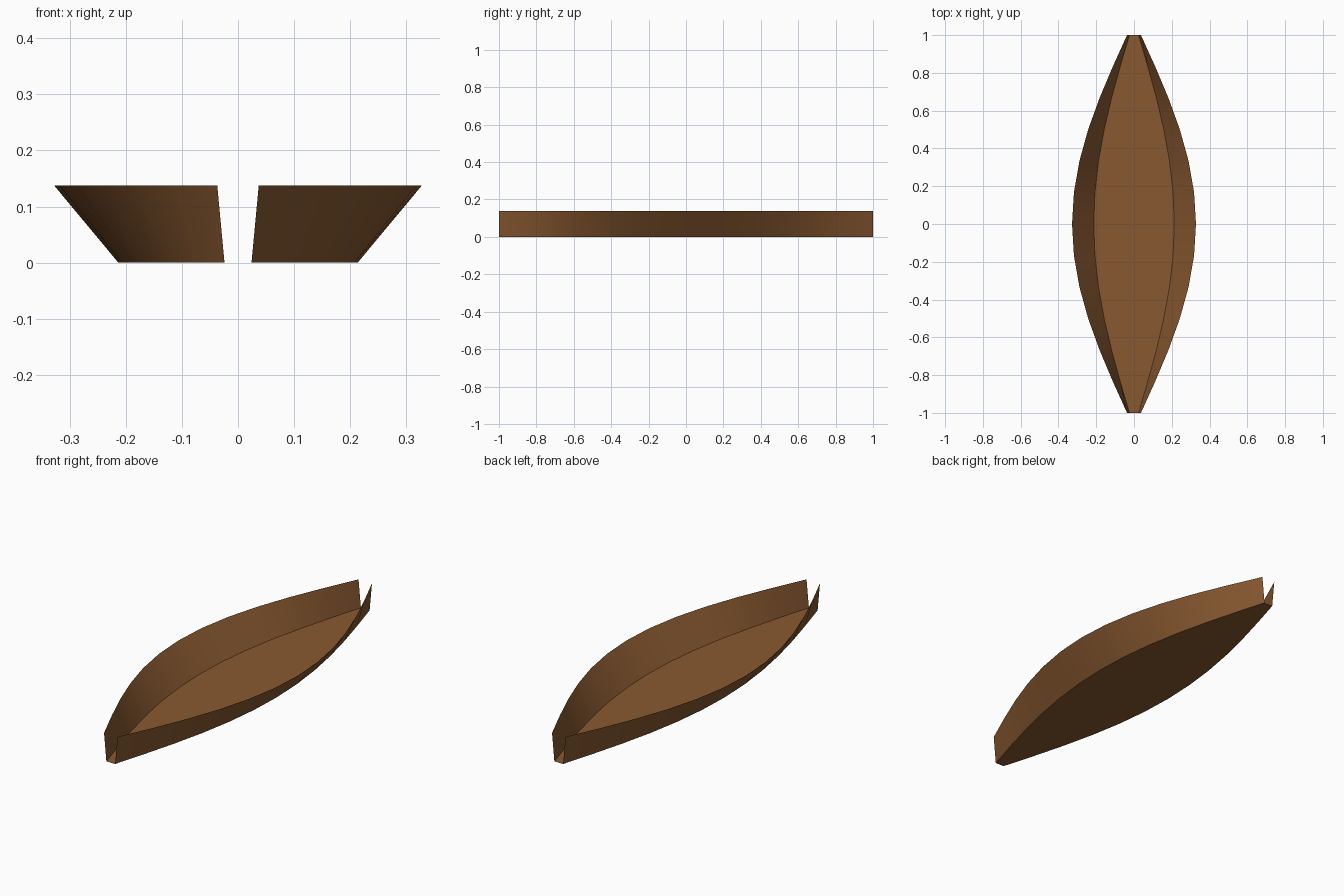
import bpy, bmesh, math

if "Cube" in bpy.data.objects:
    bpy.data.objects.remove(bpy.data.objects["Cube"])

N = 12             # lengthwise segments
HEIGHT = 0.138
END, MID = 0.037, 0.328   # rim half widths at the tips and amidships
TAPER = 0.65              # floor width relative to the rim

wood = bpy.data.materials.new("brown wood")
wood.diffuse_color = (0.25, 0.1, 0.03, 1)
wood.use_nodes = True
wood.node_tree.nodes["Principled BSDF"].inputs["Base Color"].default_value = wood.diffuse_color


def half_width(y):
    return END + (MID - END) * math.cos(y * math.pi / 2)


# open-ended canoe hull: flat floor with two flared side sheets
bm = bmesh.new()
rows = []
for i in range(N + 1):
    y = -1 + 2 * i / N
    w = half_width(y)
    section = [(-w, HEIGHT), (-w * TAPER, 0), (w * TAPER, 0), (w, HEIGHT)]
    rows.append([bm.verts.new((x, y, z)) for x, z in section])

for a, b in zip(rows, rows[1:]):
    for k in range(3):
        f = bm.faces.new((a[k], b[k], b[k + 1], a[k + 1]))
        f.smooth = k != 1      # flat floor, smooth sides

# outward facing: floor looks down, sides look out
bm.normal_update()
for f in bm.faces:
    c = f.calc_center_median()
    outward = f.normal.x * c.x if f.smooth else -f.normal.z
    if outward < 0:
        f.normal_flip()

# crisp line where the sides meet the floor
for e in bm.edges:
    if len({f.smooth for f in e.link_faces}) == 2:
        e.smooth = False

mesh = bpy.data.meshes.new("canoe_hull")
bm.to_mesh(mesh)
bm.free()
mesh.materials.append(wood)
hull = bpy.data.objects.new("canoe_hull", mesh)
bpy.context.collection.objects.link(hull)
